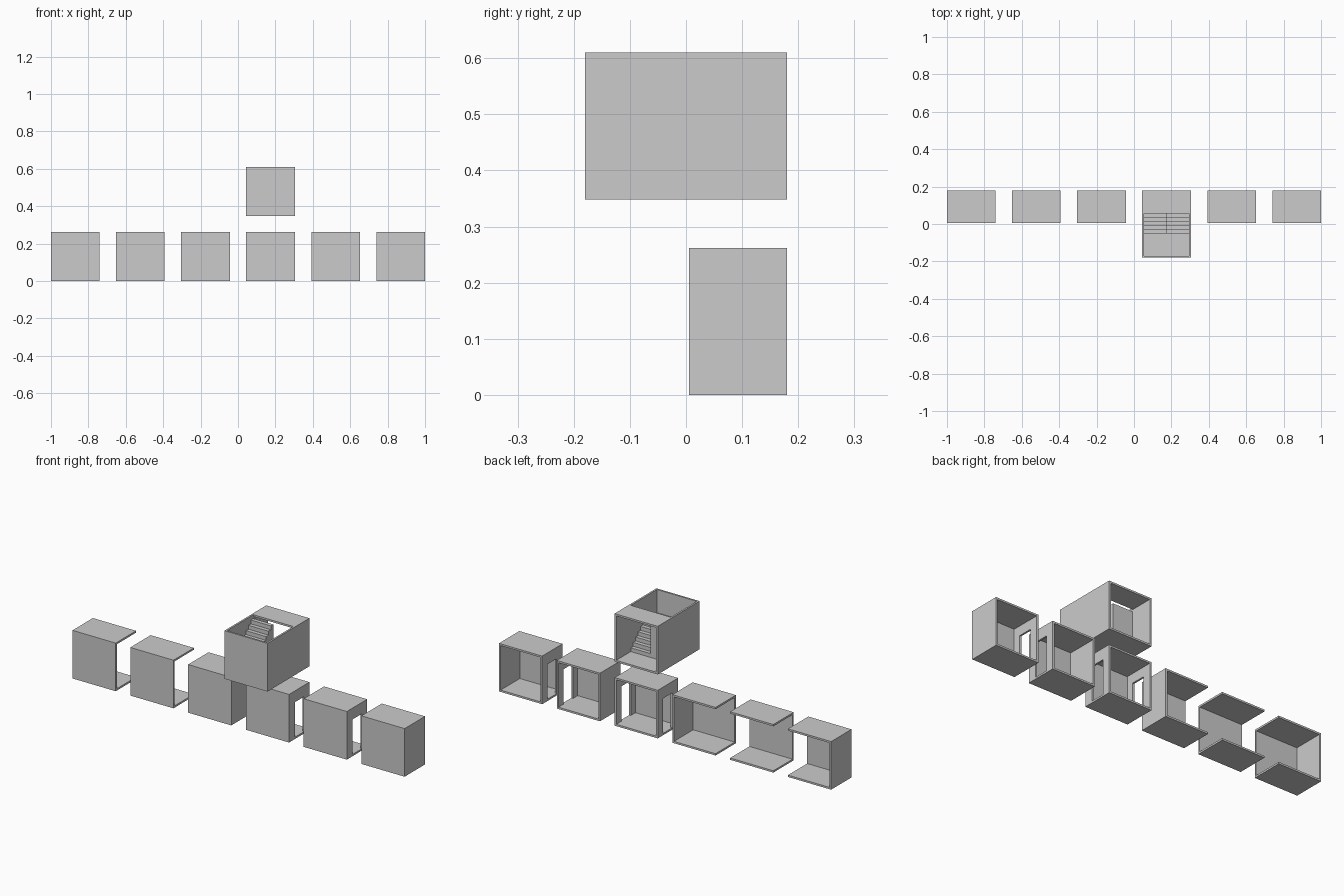
import bpy, bmesh

if "Cube" in bpy.data.objects:
    bpy.data.objects.remove(bpy.data.objects["Cube"])

T = 0.01                      # wall thickness
W, H = 0.26, 0.262            # module width, height
YF, YB = 0.005, 0.18          # front and open back of the room modules


def extrude_x(bm, profile, x0, x1):
    """Extrude a (y, z) profile from x0 to x1."""
    a = [bm.verts.new((x0, y, z)) for y, z in profile]
    f = bm.faces.new(a)
    geo = bmesh.ops.extrude_face_region(bm, geom=[f])["geom"]
    verts = [g for g in geo if isinstance(g, bmesh.types.BMVert)]
    bmesh.ops.translate(bm, verts=verts, vec=(x1 - x0, 0, 0))


def box(bm, x0, x1, y0, y1, z0, z1):
    extrude_x(bm, [(y0, z0), (y1, z0), (y1, z1), (y0, z1)], x0, x1)


def finish(bm, name):
    bmesh.ops.recalc_face_normals(bm, faces=bm.faces)
    me = bpy.data.meshes.new(name)
    bm.to_mesh(me)
    bm.free()
    ob = bpy.data.objects.new(name, me)
    bpy.context.collection.objects.link(ob)
    return ob


def side_wall(bm, kind, x, y0, y1, z0, z1):
    """Side wall: open, solid, or with a doorway down to the floor."""
    if kind == "solid":
        box(bm, x, x + T, y0, y1, z0, z1)
    elif kind == "door":
        d0, d1, top = 0.055, 0.135, z0 + 0.19
        extrude_x(bm, [(y0, z0), (d0, z0), (d0, top), (d1, top), (d1, z0),
                       (y1, z0), (y1, z1), (y0, z1)], x, x + T)


def shell(bm, x, y0, y1, z, roof_y, left, right):
    """Floor, roof, front wall and side walls of one module."""
    box(bm, x, x + W, y0, y1, z, z + T)
    open_top = roof_y > y0
    box(bm, x if not open_top else x + T, x + W - (T if open_top else 0),
        roof_y, y1, z + H - T, z + H)
    top = z + H if open_top else z + H - T
    box(bm, x, x + W, y0, y0 + T, z + T, top)
    side_wall(bm, left, x, y0 + T, y1, z + T, top)
    side_wall(bm, right, x + W - T, y0 + T, y1, z + T, top)


# Row of six corridor and room modules
rooms = [("solid", "open"), ("open", "open"), ("open", "solid"),
         ("door", "door"), ("solid", "door"), ("door", "solid")]
for i, (left, right) in enumerate(rooms):
    bm = bmesh.new()
    shell(bm, -1 + i * 0.348, YF, YB, 0, YF, left, right)
    finish(bm, f"room_module_{i + 1}")

# Stairwell module above the row, roof only over the rear part
sx, sz, edge = -1 + 3 * 0.348, 0.348, 0.055
bm = bmesh.new()
shell(bm, sx, -YB, YB, sz, edge, "solid", "solid")
finish(bm, "stairwell_shell")

# Switchback stairs: right flight climbs to the landing, left flight to the roof
N, tread, floor = 5, 0.021, sz + T
rise = (H - T) / 12
front, land_y, land_z = -YB + T, edge - N * tread, floor + 6 * rise


def flight(name, x0, x1, heights):
    pts = [(front, floor), (edge, floor)]
    for k, z in enumerate(heights):
        pts += [(edge - k * tread, z), (edge - (k + 1) * tread, z)]
    pts += [(land_y, land_z), (front, land_z)]
    bm = bmesh.new()
    extrude_x(bm, pts, x0, x1)
    finish(bm, name)


mid = sx + W / 2
flight("lower_flight", mid, sx + W - T, [floor + (k + 1) * rise for k in range(N)])
flight("upper_flight", sx + T, mid, [land_z + (N - k) * rise for k in range(N)])
